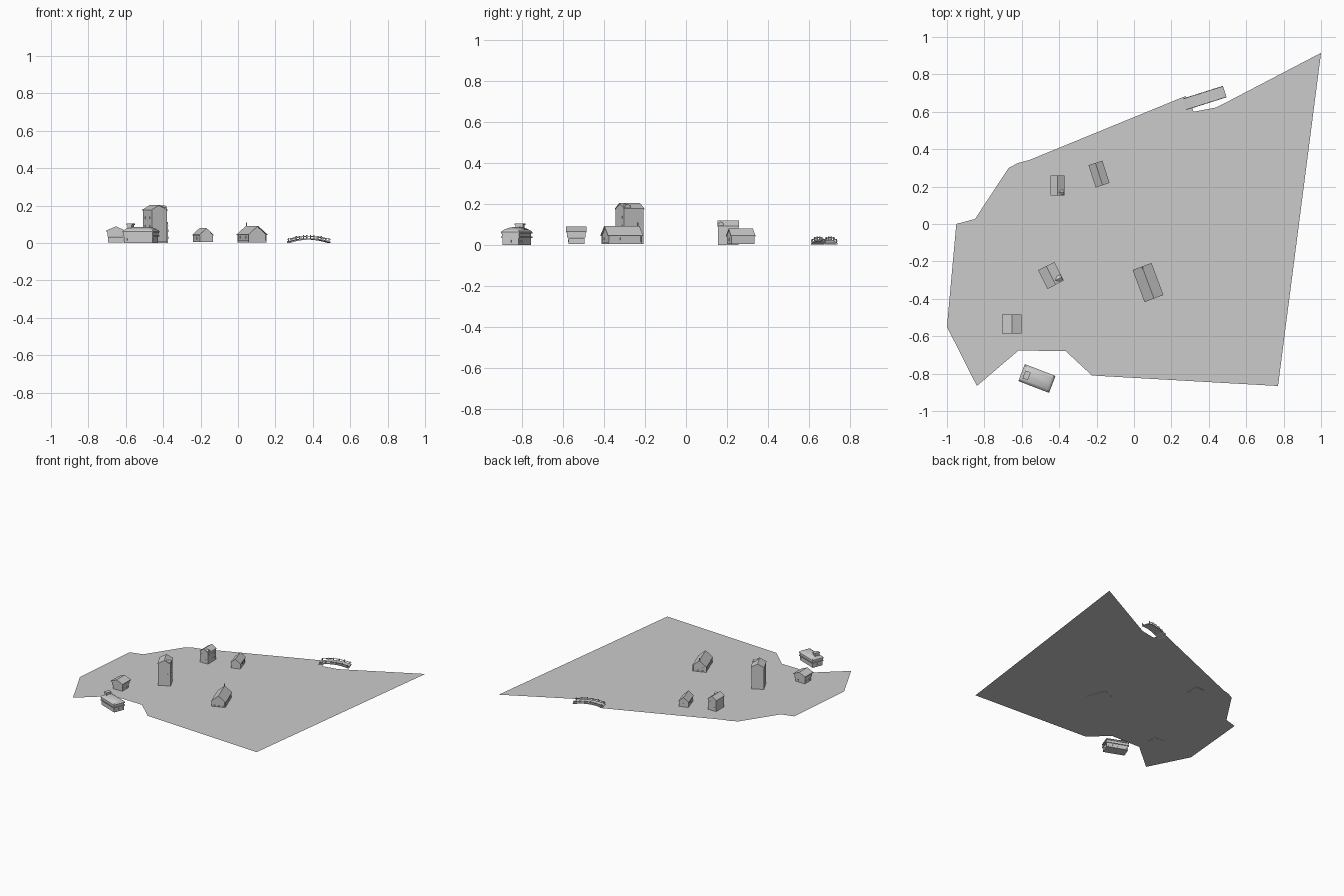
import bpy, bmesh, math
from mathutils import Matrix, Vector

if "Cube" in bpy.data.objects:
    bpy.data.objects.remove(bpy.data.objects["Cube"])


def place(x, y, deg):
    return Matrix.Translation((x, y, 0)) @ Matrix.Rotation(math.radians(deg), 4, 'Z')


def make(name, bm, mat):
    bmesh.ops.recalc_face_normals(bm, faces=bm.faces)
    me = bpy.data.meshes.new(name)
    bm.to_mesh(me)
    bm.free()
    ob = bpy.data.objects.new(name, me)
    ob.matrix_world = mat
    bpy.context.collection.objects.link(ob)
    return ob


def add_box(bm, x, y, z, sx, sy, sz):
    m = Matrix.Translation((x, y, z)) @ Matrix.Diagonal((sx, sy, sz, 1))
    bmesh.ops.create_cube(bm, size=1, matrix=m)


def add_prism(bm, pts, y0, y1, axis='Y'):
    # extrude a closed profile (across, z) along y, or along x
    def co(p, d):
        return (p[0], d, p[1]) if axis == 'Y' else (d, p[0], p[1])
    a = [bm.verts.new(co(p, y0)) for p in pts]
    b = [bm.verts.new(co(p, y1)) for p in pts]
    bm.faces.new(a)
    bm.faces.new(b[::-1])
    for i in range(len(pts)):
        j = (i + 1) % len(pts)
        bm.faces.new((a[i], a[j], b[j], b[i]))


def gable(w, z0, eave, ridge):
    return [(-w, z0), (w, z0), (w, eave), (0, ridge), (-w, eave)]


def walls(name, mat, w, l, z0, eave, ridge):
    bm = bmesh.new()
    add_prism(bm, gable(w / 2, z0, eave, ridge), -l / 2, l / 2)
    make(name, bm, mat)


def roof(name, mat, w, l, eave, ridge, t=0.004):
    bm = bmesh.new()
    h = w / 2
    add_prism(bm, [(-h, eave), (0, ridge), (h, eave), (h, eave - t),
                   (0, ridge - t), (-h, eave - t)], -l / 2, l / 2)
    make(name, bm, mat)


def windows(name, mat, w, l, rows, n_side, n_end, s=0.010):
    # thin framed panes on all four walls
    bm = bmesh.new()
    for z in rows:
        for sgn in (-1, 1):
            for i in range(n_side):
                y = l * ((i + 0.5) / n_side - 0.5)
                add_box(bm, sgn * w / 2, y, z, 0.002, s * 0.8, s * 1.3)
            for i in range(n_end):
                x = w * ((i + 0.5) / n_end - 0.5)
                add_box(bm, x, sgn * l / 2, z, s * 0.8, 0.002, s * 1.3)
    make(name, bm, mat)


def dormer(name, mat, x0, x1, y, z0, eave, ridge, w):
    bm = bmesh.new()
    pts = [(p[0] + y, p[1]) for p in gable(w / 2, z0, eave, ridge)]
    add_prism(bm, pts, x0, x1, 'X')
    make(name, bm, mat)


G = 0.004

# Ground sheet
outline = [(1, .915), (.77, -.866), (-.225, -.81), (-.365, -.68), (-.617, -.676),
           (-.84, -.866), (-1, -.55), (-.95, 0), (-.85, .027), (-.67, .30),
           (-.62, .326), (-.56, .342), (.275, .684), (.30, .66), (.318, .60),
           (.44, .623), (.55, .68)]
bm = bmesh.new()
bm.faces.new([bm.verts.new((x, y, G)) for x, y in outline[::-1]])
make("ground", bm, Matrix())

# Tall tower house
m = place(-.444, -.275, 27)
walls("tower_walls", m, .092, .106, G, .176, .199)
roof("tower_roof", m, .098, .112, .177, .204)
windows("tower_windows", m, .092, .106, (.045, .09, .135), 2, 2)
dormer("tower_dormer", m, .0, .046, -.034, .17, .19, .200, .03)

# Town house with dormer
m = place(-.408, .206, 0)
walls("town_house_walls", m, .070, .1, 0, .091, .114)
roof("town_house_roof", m, .075, .105, .092, .118)
windows("town_house_windows", m, .070, .1, (.028, .066), 3, 2)
dormer("town_house_dormer", m, .0, .035, -.036, .085, .104, .113, .026)

# Small cottage
m = place(-.187, .267, 18)
walls("cottage_walls", m, .072, .119, G, .044, .075)
roof("cottage_roof", m, .078, .125, .045, .079)
windows("cottage_windows", m, .072, .119, (.026,), 3, 1)

# Chapel-like hall with ridge finial, plinth and side posts
m = place(.075, -.313, 20.5)
walls("long_house_walls", m, .09, .168, G, .048, .087)
roof("long_house_roof", m, .108, .183, .046, .092)
windows("long_house_windows", m, .09, .168, (.03,), 4, 2)
bm = bmesh.new()
add_box(bm, 0, 0, .008, .1, .175, .010)
make("long_house_plinth", bm, m)
bm = bmesh.new()
for x in (-.049, .049):
    for y in (-.083, .083):
        add_box(bm, x, y, .026, .005, .005, .044)
make("long_house_posts", bm, m)
bm = bmesh.new()
add_box(bm, 0, .084, .098, .006, .006, .024)
make("ridge_finial", bm, m)

# Stepped jettied storehouse
m = place(-.653, -.535, 0)
walls("storehouse_top", m, .094, .092, .056, .066, .085)
roof("storehouse_roof", m, .105, .102, .066, .089, .006)
bm = bmesh.new()
add_box(bm, 0, 0, .018, .082, .078, .030)
add_box(bm, 0, 0, .046, .092, .092, .022)
make("storehouse_tiers", bm, m)
windows("storehouse_windows", m, .082, .078, (.02,), 2, 2, .009)

# Curved-roof hall: rectangular rings lofted along a profile
m = place(-.519, -.826, -21)
profile = [(.0, .006), (.034, .006), (.034, .0), (.040, 0), (.040, .005),
           (.056, .005), (.056, 0), (.062, .0), (.069, .006), (.076, .016),
           (.082, .029), (.086, .044)]
bm = bmesh.new()
prev = None
for z, inset in profile:
    a, b = .088 - inset, .0485 - inset
    ring = [bm.verts.new(p) for p in ((-a, -b, z), (a, -b, z), (a, b, z), (-a, b, z))]
    if prev:
        for i in range(4):
            j = (i + 1) % 4
            bm.faces.new((prev[i], prev[j], ring[j], ring[i]))
    else:
        bm.faces.new(ring[::-1])
    prev = ring
bm.faces.new(prev)
ob = make("curved_hall", bm, m)
bpy.context.view_layer.objects.active = ob
ob.select_set(True)
bpy.ops.object.shade_smooth_by_angle(angle=math.radians(35))
bm = bmesh.new()
add_box(bm, -.057, -.004, .088, .024, .038, .020)
add_box(bm, -.057, -.004, .100, .030, .044, .006)
make("roof_lantern", bm, m)
windows("curved_hall_windows", m, .164, .085, (.018,), 3, 5, .009)

# Arched footbridge
m = place(.378, .674, 17.5)
L, W, N = .225, .064, 12


def arch(x):
    return .008 + .017 * (1 - (2 * x / L) ** 2)


xs = [L * (i / N - .5) for i in range(N + 1)]


def arch_band(bm, off, t, y, w):
    pts = [(x, arch(x) + off) for x in xs]
    pts += [(x, max(0, arch(x) + off - t)) for x in xs[::-1]]
    add_prism(bm, pts, y - w / 2, y + w / 2)


bm = bmesh.new()
arch_band(bm, 0, .007, 0, W)
make("bridge_deck", bm, m)
bm = bmesh.new()
for y in (-W / 2 + .002, W / 2 - .002):
    arch_band(bm, .012, .003, y, .004)
    for k in (-.46, -.27, -.09, .09, .27, .46):
        x = k * L
        add_box(bm, x, y, arch(x) + .007, .005, .005, .020)
make("bridge_railings", bm, m)
